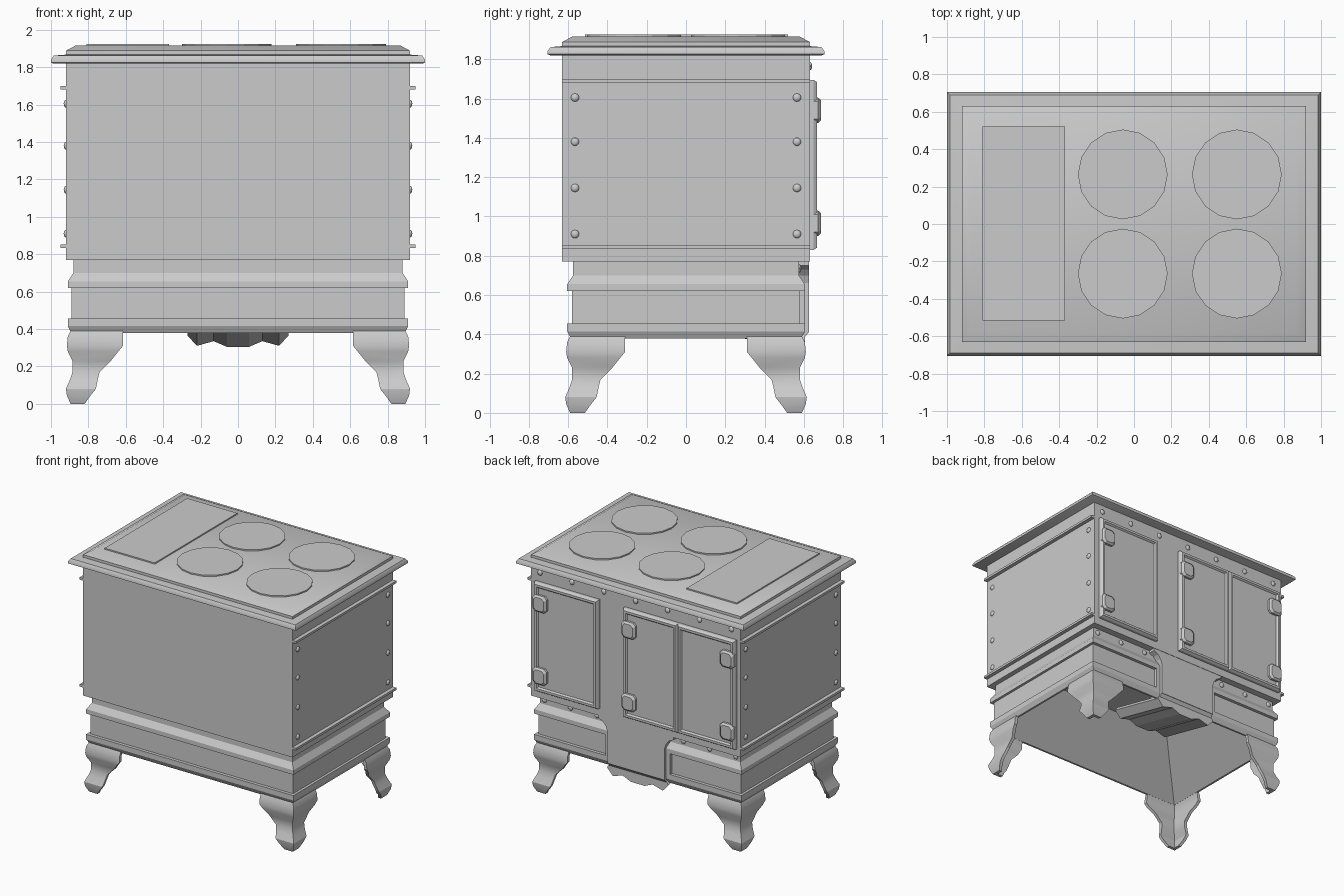
import bpy, bmesh
from mathutils import Matrix

cube = bpy.data.objects.get("Cube")
if cube:
    bpy.data.objects.remove(cube, do_unlink=True)

iron = bpy.data.materials.new("cast_iron_grey")
iron.use_nodes = True
GREY = (0.6, 0.6, 0.6, 1)
iron.diffuse_color = GREY
iron.node_tree.nodes["Principled BSDF"].inputs["Base Color"].default_value = GREY


def finish(bm, name, smooth=None):
    bmesh.ops.recalc_face_normals(bm, faces=bm.faces)
    mesh = bpy.data.meshes.new(name)
    bm.to_mesh(mesh)
    bm.free()
    mesh.materials.append(iron)
    ob = bpy.data.objects.new(name, mesh)
    bpy.context.collection.objects.link(ob)
    if smooth:
        bpy.ops.object.select_all(action='DESELECT')
        ob.select_set(True)
        bpy.context.view_layer.objects.active = ob
        bpy.ops.object.shade_smooth_by_angle(angle=smooth)
    return ob


def loft(name, rings, smooth=None):
    """Join equal-length rings of points and cap both ends."""
    bm = bmesh.new()
    loops = [[bm.verts.new(p) for p in ring] for ring in rings]
    n = len(loops[0])
    for a, b in zip(loops, loops[1:]):
        for i in range(n):
            j = (i + 1) % n
            bm.faces.new((a[i], a[j], b[j], b[i]))
    bm.faces.new(loops[0])
    bm.faces.new(loops[-1])
    return finish(bm, name, smooth)


def rect(x0, x1, y0, y1, z):
    return [(x0, y0, z), (x1, y0, z), (x1, y1, z), (x0, y1, z)]


def stack(name, sections, smooth=None):
    """Centred rectangular sections (half x, half y, z)."""
    return loft(name, [rect(-x, x, -y, y, z) for x, y, z in sections], smooth)


def box(name, x0, x1, y0, y1, z0, z1):
    return loft(name, [rect(x0, x1, y0, y1, z) for z in (z0, z1)])


# Main body and moulded base, hollow underneath
stack("oven_body", [(.92, .63, .77), (.92, .63, 1.83)])
stack("moulded_base", [
    (.88, .575, .78), (.88, .575, .70), (.91, .605, .655), (.91, .605, .62),
    (.89, .58, .62), (.89, .58, .455), (.91, .605, .455), (.91, .605, .415),
    (.89, .585, .378), (.875, .57, .378), (.52, .24, .73)])

# Cooking top with rounded lip and raised chamfered centre
stack("cooking_top", [
    (.99, .69, 1.82), (1, .705, 1.826), (1, .705, 1.84), (.985, .69, 1.862),
    (.92, .63, 1.867), (.92, .63, 1.888), (.87, .58, 1.915)], .7)
box("griddle_plate", -.81, -.37, -.515, .52, 1.91, 1.925)
for i, (x, y) in enumerate((x, y) for x in (-.06, .55) for y in (-.265, .265)):
    bm = bmesh.new()
    bmesh.ops.create_cone(bm, cap_ends=True, segments=16, radius1=.24, radius2=.24,
                          depth=.015, matrix=Matrix.Translation((x, y, 1.9175)))
    finish(bm, f"hotplate_{i + 1}")

# Side rails
for side, label in ((1, "left"), (-1, "right")):
    for z, level in ((1.69, "upper"), (.842, "lower")):
        xs = sorted((side * .9, side * .95))
        box(f"{label}_{level}_rail", *xs, -.63, .63, z - .009, z + .009)

# Legs: two thin curved plates meeting at the corner (height, outer, inner offset)
LEG = [(0, .015, .09), (.045, -.005, .122), (.08, -.01, .15), (.13, .012, .16),
       (.17, .025, .17), (.23, .025, .23), (.28, 0, .27), (.31, -.005, .295),
       (.36, 0, .295), (.4, .02, .295)]
for sx, xn in ((1, "left"), (-1, "right")):
    for sy, yn in ((1, "back"), (-1, "front")):
        rings = []
        for z, o, i in LEG:
            t = o + .025
            corner = [(o, o), (i, o), (i, t), (t, t), (t, i), (o, i)]
            rings.append([(sx * (.91 - u), sy * (.605 - v), z) for u, v in corner])
        loft(f"{yn}_{xn}_leg", rings, .5)

# Centre apron with flared shoulders and scalloped drop below it
half = [(.25, .41), (.25, .66), (.265, .70), (.29, .73), (.33, .75), (.33, .78)]
outline = half + [(-x, z) for x, z in reversed(half)]
loft("centre_apron", [[(x, y, z) for x, z in outline] for y in (.5, .627)])
loft("apron_foot", [rect(-.25, .25, .5, .6, .378), rect(-.25, .25, .5, .627, .415)])
half = [(.25, .395), (.27, .365), (.22, .31), (.13, .335), (.06, .305)]
outline = half + [(-x, z) for x, z in reversed(half)]
loft("scalloped_drop", [[(x, .605, z) for x, z in outline],
                        [(x, .1, z + .12) for x, z in outline]])
for s, label in ((1, "left"), (-1, "right")):
    xs = sorted((s * .25, s * .285))
    box(f"{label}_apron_strip", *xs, .55, .605, .44, .64)


# Doors with bevelled border and recessed panel
def door(name, x0, x1, z0=.83, z1=1.695):
    rings = []
    for inset, y in ((0, .61), (0, .65), (.012, .668), (.03, .668), (.04, .655)):
        a, b, c, d = x0 + inset, x1 - inset, z0 + inset, z1 - inset
        rings.append([(a, y, c), (b, y, c), (b, y, d), (a, y, d)])
    loft(name, rings)


door("single_door", .315, .875)
door("double_door_inner", -.385, .095)
door("double_door_outer", -.89, -.385)

# Hinges, with chamfered outer face
for x, label in ((.815, "single"), (.035, "inner"), (-.83, "outer")):
    for z, level in ((1.54, "upper"), (.965, "lower")):
        rings = []
        for w, h, y in ((.06, .065, .63), (.06, .065, .672), (.045, .052, .686)):
            c = .02
            pts = [(w, h - c), (w - c, h), (c - w, h), (-w, h - c),
                   (-w, c - h), (c - w, -h), (w - c, -h), (w, c - h)]
            rings.append([(x + px, y, z + pz) for px, pz in pts])
        loft(f"{label}_{level}_hinge", rings)

# Rivets
spots = [(s * .92, y, z) for s in (1, -1) for y in (-.565, .565)
         for z in (.91, 1.145, 1.38, 1.605)]
spots += [(-.84 + .28 * i, .63, 1.765) for i in range(7)]
spots += [(s * x, .575, .735) for s in (1, -1) for x in (.38, .61, .84)]
bm = bmesh.new()
for p in spots:
    flat = (.6, 1, 1) if abs(p[0]) > .9 else (1, .6, 1)
    bmesh.ops.create_uvsphere(bm, u_segments=10, v_segments=6, radius=.021,
                              matrix=Matrix.Translation(p) @ Matrix.Diagonal((*flat, 1)))
finish(bm, "rivets", .8)
